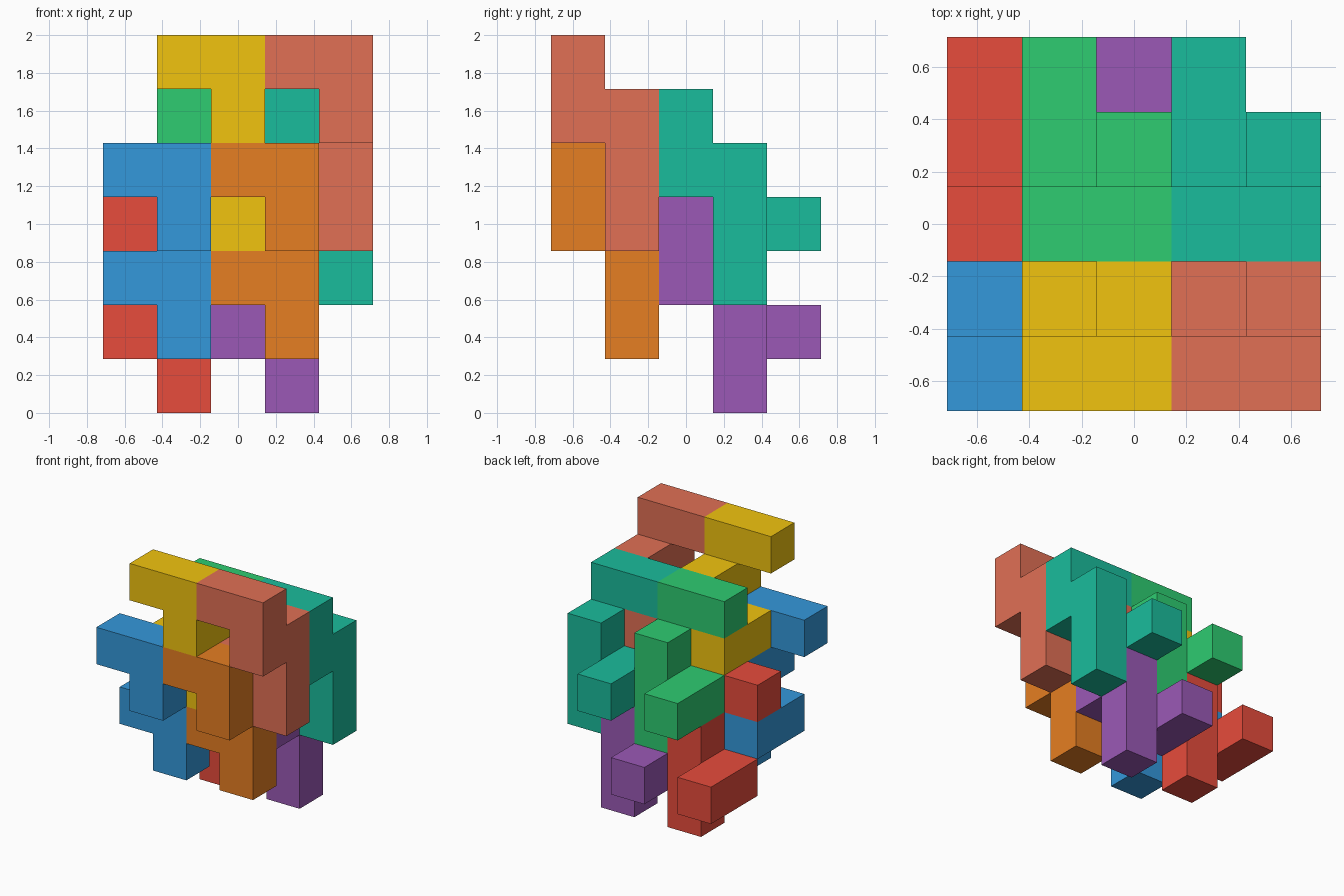
import bpy, bmesh
from mathutils import Vector, Matrix

if "Cube" in bpy.data.objects:
    bpy.data.objects.remove(bpy.data.objects["Cube"])

U = 2 / 7                      # edge length of one unit cube
ORIGIN = Vector((-2.5, -2.5, 0))

# One interlocking piece: eight unit cells
CELLS = [(1, 0, 4), (1, 0, 3), (0, 0, 4), (1, 1, 3),
         (1, 1, 2), (1, 1, 1), (0, 1, 2), (0, 2, 2)]

# Steps from one piece to the next
ACROSS, UPWARD, BACKWARD = Vector((2, 0, 0)), Vector((1, 0, 2)), Vector((0, 2, -1))

# Name, hex colour, (across, upward, backward) steps
PIECES = [
    ("blue", "3498db", (0, 0, 0)), ("orange", "e67e22", (1, 0, 0)),
    ("yellow", "f1c40f", (0, 1, 0)), ("coral", "e17055", (1, 1, 0)),
    ("red", "e74c3c", (0, 0, 1)), ("purple", "9b59b6", (1, 0, 1)),
    ("green", "2ecc71", (0, 1, 1)), ("teal", "1abc9c", (1, 1, 1)),
]


def linear(hexcode):
    vals = [int(hexcode[i:i + 2], 16) / 255 for i in (0, 2, 4)]
    return [v / 12.92 if v <= 0.04045 else ((v + 0.055) / 1.055) ** 2.4 for v in vals]


def piece_mesh(name):
    """Join the cells into one closed shell with no inner walls."""
    bm = bmesh.new()
    for c in CELLS:
        bmesh.ops.create_cube(bm, size=1, matrix=Matrix.Translation(Vector(c) + Vector((.5, .5, .5))))
    # Walls between neighbouring cells sit on the same centre: drop both
    centres = {}
    for f in bm.faces:
        key = tuple(round(v * 2) for v in f.calc_center_median())
        centres.setdefault(key, []).append(f)
    inner = [f for fs in centres.values() if len(fs) > 1 for f in fs]
    bmesh.ops.delete(bm, geom=inner, context='FACES')
    bmesh.ops.remove_doubles(bm, verts=bm.verts[:], dist=0.001)
    bmesh.ops.recalc_face_normals(bm, faces=bm.faces[:])
    bmesh.ops.dissolve_limit(bm, angle_limit=0.01, verts=bm.verts[:], edges=bm.edges[:])
    mesh = bpy.data.meshes.new(name)
    bm.to_mesh(mesh)
    bm.free()
    return mesh


# Eight copies stacked on the lattice
for colour, hexcode, (a, u, b) in PIECES:
    mesh = piece_mesh(colour + "_piece")
    shift = ORIGIN + ACROSS * a + UPWARD * u + BACKWARD * b
    mesh.transform(Matrix.Scale(U, 4) @ Matrix.Translation(shift))
    mat = bpy.data.materials.new(colour)
    mat.diffuse_color = (*linear(hexcode), 1)
    mat.use_nodes = True
    mat.node_tree.nodes["Principled BSDF"].inputs["Base Color"].default_value = mat.diffuse_color
    mesh.materials.append(mat)
    bpy.context.collection.objects.link(bpy.data.objects.new(colour + "_piece", mesh))
